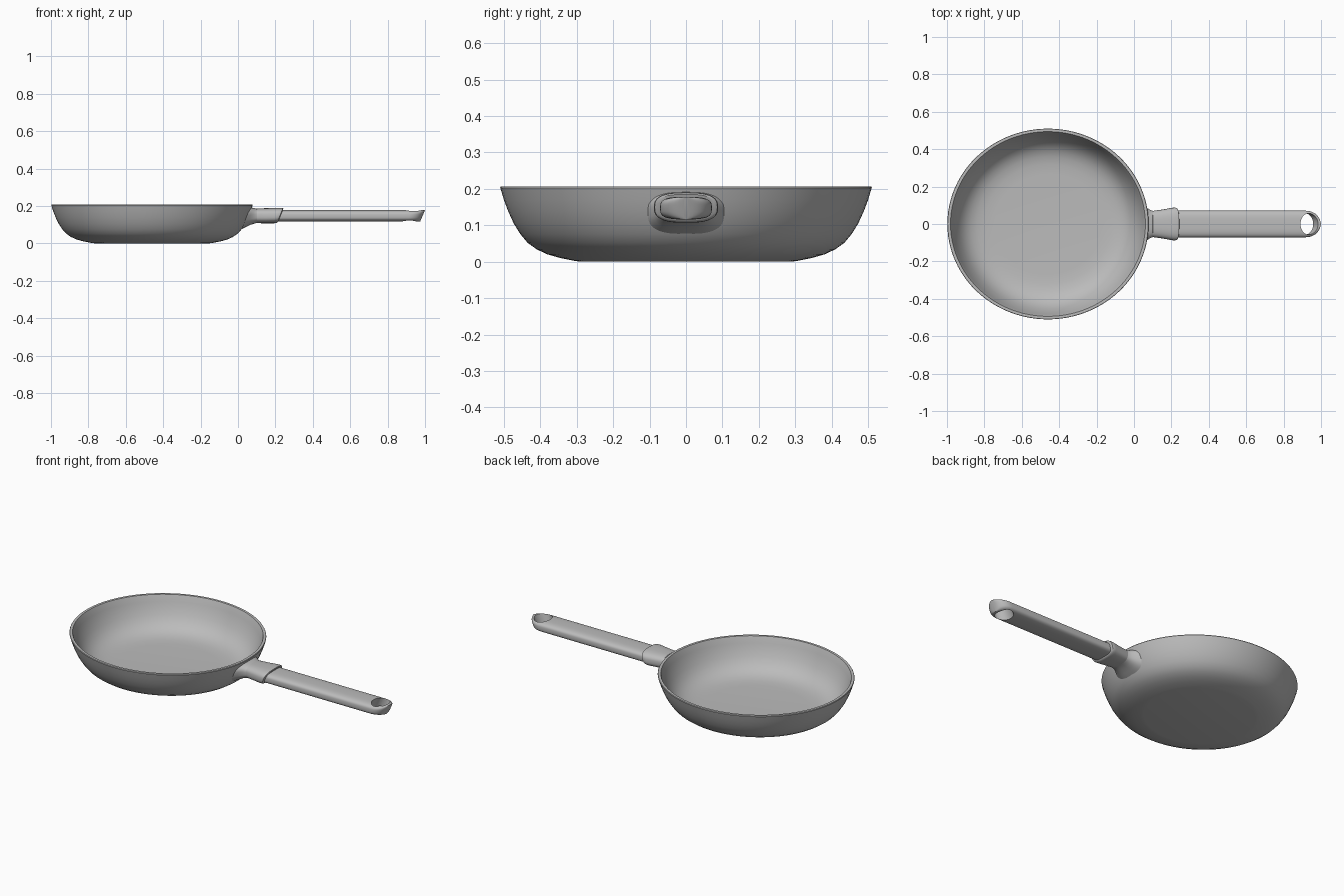
import bpy, bmesh
from math import cos, sin, pi, sqrt, radians, copysign
from mathutils import Vector

cube = bpy.data.objects.get("Cube")
if cube:
    bpy.data.objects.remove(cube)

grey = bpy.data.materials.new("brushed grey")
grey.use_nodes = True
grey.diffuse_color = (0.5, 0.5, 0.5, 1)
grey.node_tree.nodes["Principled BSDF"].inputs["Base Color"].default_value = (0.5, 0.5, 0.5, 1)


def loft(name, rings, angle=35):
    """Skin a list of equal-length point rings and cap both ends."""
    bm = bmesh.new()
    loops = [[bm.verts.new(p) for p in ring] for ring in rings]
    n = len(loops[0])
    for a, b in zip(loops, loops[1:]):
        for i in range(n):
            j = (i + 1) % n
            bm.faces.new((a[i], a[j], b[j], b[i]))
    bm.faces.new(loops[0][::-1])
    bm.faces.new(loops[-1])
    bmesh.ops.recalc_face_normals(bm, faces=bm.faces)
    mesh = bpy.data.meshes.new(name)
    bm.to_mesh(mesh)
    bm.free()
    obj = bpy.data.objects.new(name, mesh)
    bpy.context.collection.objects.link(obj)
    mesh.materials.append(grey)
    smooth(obj, angle)
    return obj


def smooth(obj, angle=35):
    bpy.ops.object.select_all(action='DESELECT')
    obj.select_set(True)
    bpy.context.view_layer.objects.active = obj
    bpy.ops.object.shade_smooth_by_angle(angle=radians(angle))


def disc_ring(r, z, n=96):
    """Slightly oval ring of the pan body."""
    return [Vector((-0.46 + 1.055 * r * cos(2 * pi * i / n), r * sin(2 * pi * i / n), z))
            for i in range(n)]


def section(x, half_w, z_low, z_high, shear=0.0, power=3.2, n=48):
    """Rounded-rectangle cross-section, leaning along x by shear."""
    mid, half_h = (z_low + z_high) / 2, (z_high - z_low) / 2
    pts = []
    for i in range(n):
        c, s = cos(2 * pi * i / n), sin(2 * pi * i / n)
        y = half_w * copysign(abs(c) ** (2 / power), c)
        dz = half_h * copysign(abs(s) ** (2 / power), s)
        pts.append(Vector((x + shear * dz, y, mid + dz)))
    return pts


# Pan body: outer wall from base to rim, then inner wall down to the floor
outer = [(0.29, 0), (0.31, 0.003), (0.345, 0.01), (0.38, 0.02), (0.41, 0.034), (0.435, 0.052),
         (0.455, 0.076), (0.473, 0.105), (0.488, 0.138), (0.5, 0.17), (0.51, 0.203)]
rim = [(0.508, 0.207), (0.494, 0.207), (0.492, 0.203)]
inner = [(0.482, 0.17), (0.469, 0.138), (0.453, 0.105), (0.435, 0.078), (0.414, 0.056),
         (0.39, 0.04), (0.36, 0.028), (0.32, 0.021), (0.27, 0.018)]
loft("pan_body", [disc_ring(r, z) for r, z in outer + rim + inner])

# Neck flaring out of the pan wall
loft("neck", [section(x, w, lo, hi, k, 2.8) for x, w, lo, hi, k in [
    (0.042, 0.105, 0.076, 0.192, 0.4), (0.062, 0.09, 0.088, 0.19, 0.35),
    (0.08, 0.078, 0.1, 0.187, 0.25), (0.1, 0.07, 0.108, 0.185, 0.1),
    (0.13, 0.066, 0.112, 0.183, 0)]])

# Collar widening toward the grip, with a slanted end
loft("collar", [section(x, w, lo, hi, k, 2.8) for x, w, lo, hi, k in [
    (0.098, 0.066, 0.112, 0.183, 0), (0.101, 0.07, 0.108, 0.187, 0),
    (0.15, 0.077, 0.107, 0.188, 0.1), (0.2, 0.086, 0.107, 0.19, 0.25),
    (0.216, 0.088, 0.108, 0.19, 0.35), (0.225, 0.086, 0.11, 0.189, 0.4),
    (0.228, 0.08, 0.114, 0.185, 0.4)]])

# Grip: long rounded bar with a rounded, leaning tip
bar = [section(x, 0.071, 0.116, 0.178, k) for x, k in [(0.2, 0), (0.5, 0), (0.8, 0), (0.88, 0.2)]]
for i in range(11):
    t = i / 10 * 0.97 * pi / 2
    bar.append(section(0.917 + 0.07 * sin(t), 0.071 * sqrt(cos(t)) ** 1.6, 0.116, 0.178, 0.42))
grip = loft("grip", bar, 40)

# Hanging hole: oval cutter leaning with the tip
hole = []
for z in (0.08, 0.22):
    cx = 0.924 + 0.42 * (z - 0.147)
    hole.append([Vector((cx + 0.047 * cos(2 * pi * i / 48), 0.057 * sin(2 * pi * i / 48), z))
                 for i in range(48)])
cutter = loft("hole_cutter", hole)
cutter.hide_render = True
cutter.hide_set(True)
cut = grip.modifiers.new("hanging hole", 'BOOLEAN')
cut.operation = 'DIFFERENCE'
cut.solver = 'EXACT'
cut.object = cutter
bpy.context.view_layer.objects.active = grip
bpy.ops.object.modifier_apply(modifier=cut.name)
bpy.data.objects.remove(cutter)
smooth(grip, 40)
